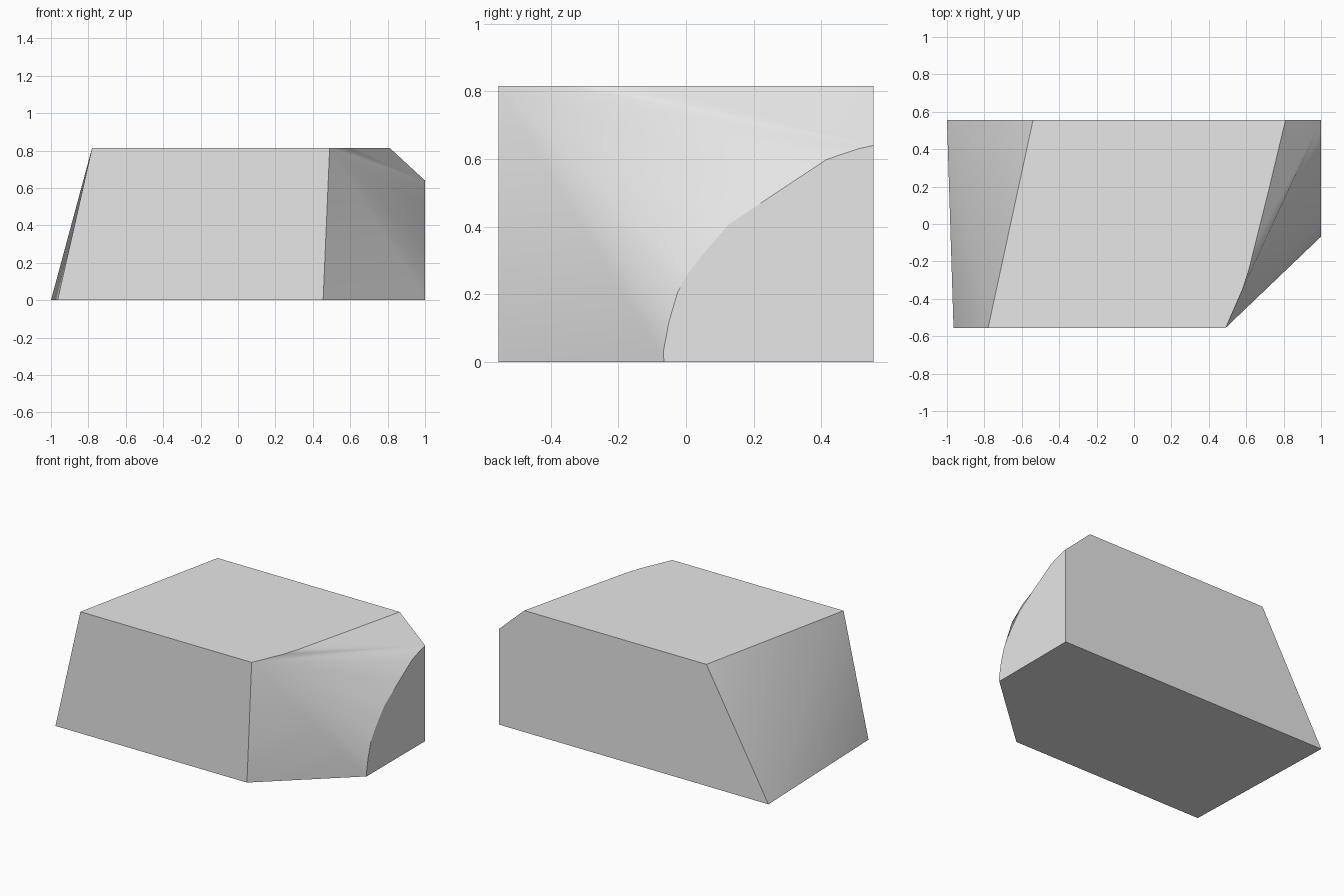
import bpy
import bmesh

cube = bpy.data.objects.get("Cube")
if cube:
    bpy.data.objects.remove(cube, do_unlink=True)

DEPTH = 0.555   # half depth, front to back
HEIGHT = 0.815

# Single flat grey
grey = bpy.data.materials.new("light_grey")
grey.use_nodes = True
colour = (0.8, 0.8, 0.8, 1.0)
grey.diffuse_color = colour
grey.node_tree.nodes["Principled BSDF"].inputs["Base Color"].default_value = colour

bm = bmesh.new()
group = bm.faces.layers.int.new("side")


def vert(x, y, z):
    return bm.verts.new((x, y, z))


def face(side, *verts):
    bm.faces.new(verts)[group] = side


# Slanted, twisted end: four corners
low_front = vert(-0.965, -DEPTH, 0)
low_back = vert(-1, DEPTH, 0)
high_front = vert(-0.78, -DEPTH, HEIGHT)
high_back = vert(-0.54, DEPTH, HEIGHT)

# Rounded end: front foot, curved top rim and curved rim of the flat end
foot = vert(0.455, -DEPTH, 0)
rim = [vert(x, y, HEIGHT) for x, y in (
    (0.49, -DEPTH), (0.58, -0.35), (0.615, -0.24),
    (0.65, -0.1), (0.72, 0.18), (0.81, DEPTH))]
arc = [vert(1, y, z) for y, z in (
    (-0.065, 0), (-0.067, 0.03), (-0.05, 0.12), (-0.025, 0.205),
    (0.005, 0.26), (0.06, 0.33), (0.125, 0.405), (0.275, 0.505),
    (0.415, 0.598), (0.51, 0.63), (DEPTH, 0.64))]
end_foot = vert(1, DEPTH, 0)

# Flat sides
face(0, low_front, foot, arc[0], end_foot, low_back)
face(1, high_front, *rim, high_back)
face(2, low_front, foot, rim[0], high_front)
face(3, low_back, end_foot, arc[-1], rim[-1], high_back)
face(4, end_foot, *arc)

# Twisted end, split along its ridge
face(5, low_front, low_back, high_front)
face(5, low_back, high_back, high_front)

# Rounded corner: a fan from the front top corner, then a strip under the rim
face(6, foot, arc[0], rim[0])
for a, b in zip(arc, arc[1:]):
    face(6, rim[0], a, b)
for a, b in zip(rim, rim[1:]):
    face(6, a, arc[-1], b)

bmesh.ops.recalc_face_normals(bm, faces=bm.faces[:])

# Smooth inside each side, sharp between sides
for f in bm.faces:
    f.smooth = True
for e in bm.edges:
    e.smooth = len({f[group] for f in e.link_faces}) == 1

mesh = bpy.data.meshes.new("carved_block")
bm.to_mesh(mesh)
bm.free()
mesh.materials.append(grey)
block = bpy.data.objects.new("carved_block", mesh)
bpy.context.scene.collection.objects.link(block)
